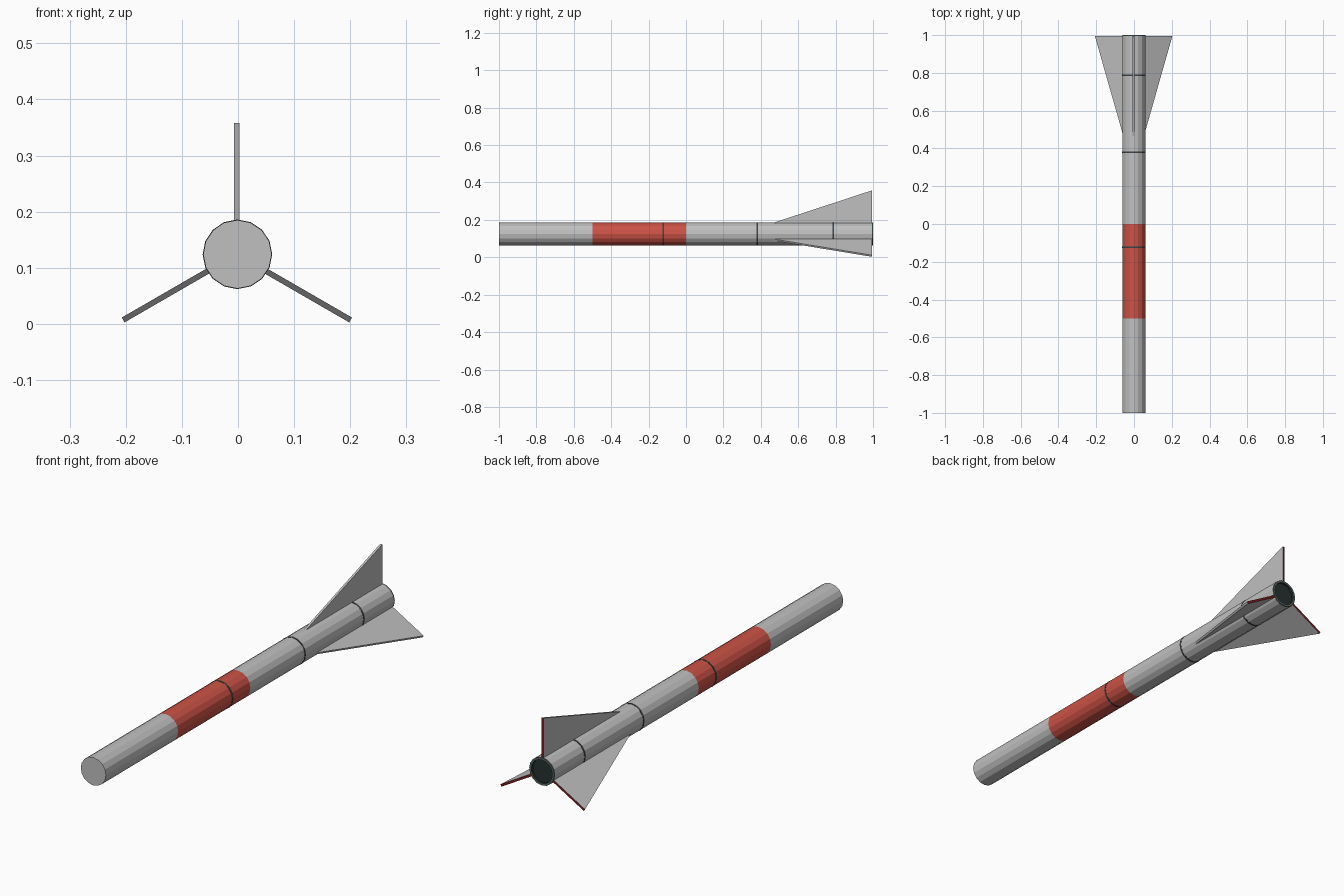
import bpy, bmesh, math
from mathutils import Matrix, Vector

if "Cube" in bpy.data.objects:
    bpy.data.objects.remove(bpy.data.objects["Cube"])

SIDES, R = 16, 0.061
CX, CZ = -0.001, 0.124


def material(name, rgb):
    m = bpy.data.materials.new(name)
    m.diffuse_color = (*rgb, 1)
    m.use_nodes = True
    m.node_tree.nodes["Principled BSDF"].inputs["Base Color"].default_value = m.diffuse_color
    return m


grey = material("light grey", (0.53, 0.53, 0.53))
red = material("red", (0.60, 0.085, 0.06))
seam = material("seam dark grey", (0.045, 0.055, 0.055))
rim = material("rim grey green", (0.09, 0.125, 0.115))
black = material("exhaust black", (0.018, 0.03, 0.03))
dark_red = material("dark red", (0.2, 0.012, 0.01))


def finish(name, bm, mats):
    bmesh.ops.recalc_face_normals(bm, faces=bm.faces)
    me = bpy.data.meshes.new(name)
    bm.to_mesh(me)
    bm.free()
    for m in mats:
        me.materials.append(m)
    ob = bpy.data.objects.new(name, me)
    bpy.context.collection.objects.link(ob)
    return ob


def lathe(name, profile, slots, mats):
    """Loft polygon rings (y, radius) along y, capping both ends; slots colour each segment."""
    bm = bmesh.new()
    rings = []
    for y, r in profile:
        rings.append([bm.verts.new((CX + r * math.cos(math.tau * i / SIDES), y,
                                    CZ + r * math.sin(math.tau * i / SIDES)))
                      for i in range(SIDES)])
    for a, b, s in zip(rings, rings[1:], slots[1:]):
        for i in range(SIDES):
            j = (i + 1) % SIDES
            bm.faces.new((a[i], a[j], b[j], b[i])).material_index = s
    bm.faces.new(rings[0]).material_index = slots[0]
    bm.faces.new(rings[-1]).material_index = slots[-1]
    return finish(name, bm, mats)


# Tube body with a red band, a rim and a recessed dark exhaust
lathe("body",
      [(-1, R), (-0.5, R), (0, R), (0.994, R), (1.0, R), (1.0, 0.051), (0.99, 0.051)],
      [0, 0, 1, 0, 2, 2, 3, 3], [grey, red, rim, black])

# Thin joint rings around the body
for n, y in enumerate((-0.122, 0.38, 0.787)):
    lathe(f"joint_ring_{n + 1}",
          [(y - 0.004, R - 0.002), (y - 0.004, R + 0.001),
           (y + 0.004, R + 0.001), (y + 0.004, R - 0.002)],
          [0] * 5, [seam])

# Three triangular fins with dark red trailing edges
for n, angle in enumerate((0, 120, 240)):
    bm = bmesh.new()
    outline = [(0.45, 0.055), (0.995, 0.055), (0.995, 0.234)]
    face = bm.faces.new([bm.verts.new((-0.005, y, z)) for y, z in outline])
    ext = bmesh.ops.extrude_face_region(bm, geom=[face])
    bmesh.ops.translate(bm, vec=(0.01, 0, 0),
                        verts=[v for v in ext["geom"] if isinstance(v, bmesh.types.BMVert)])
    bmesh.ops.recalc_face_normals(bm, faces=bm.faces)
    for f in bm.faces:
        f.material_index = int(f.normal.y > 0.9)
    bm.transform(Matrix.Translation((CX - 0.001, 0, CZ))
                 @ Matrix.Rotation(math.radians(angle), 4, "Y"))
    finish(f"fin_{n + 1}", bm, [grey, dark_red])
